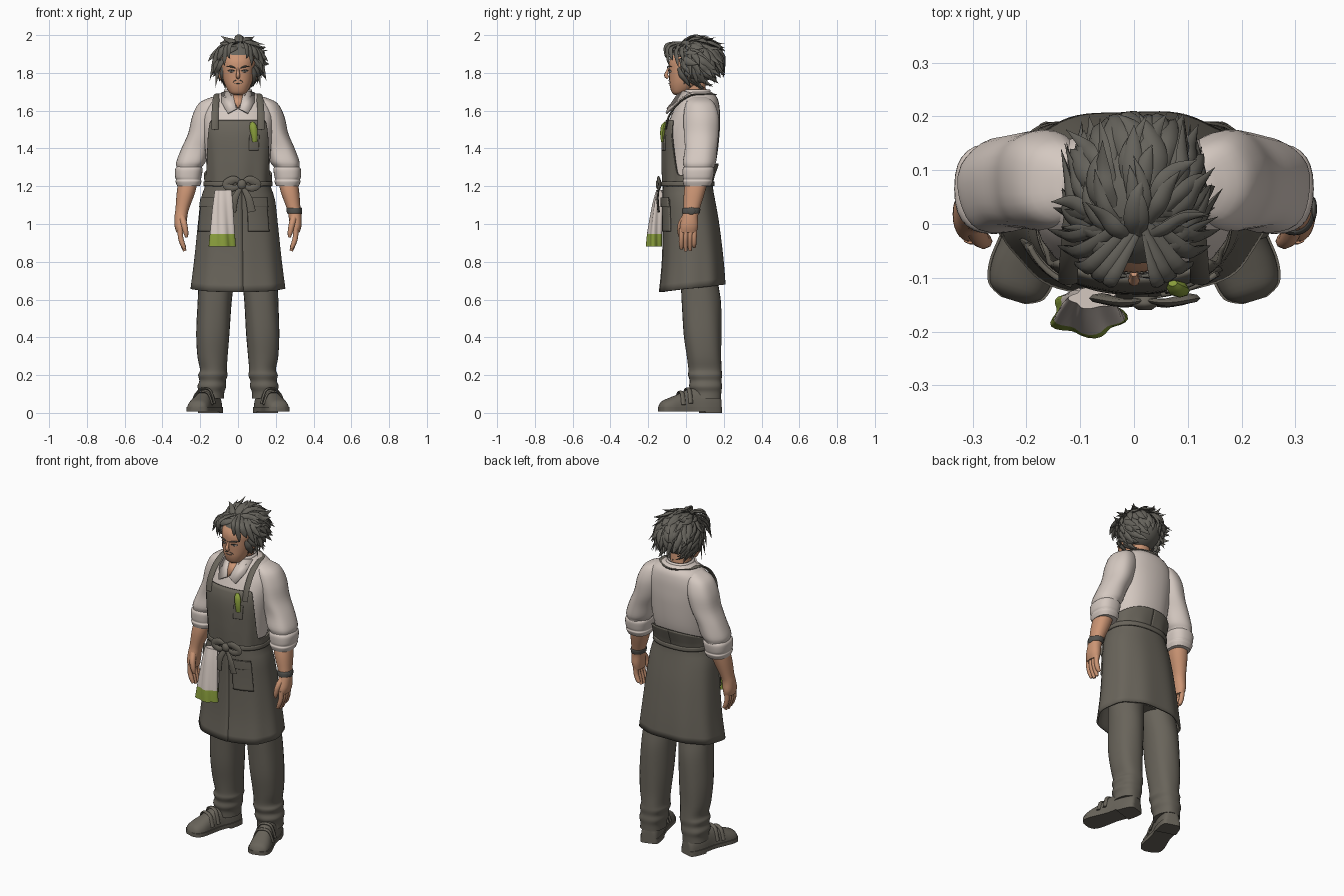
import bpy, bmesh, math, random
from mathutils import Vector, Matrix

if "Cube" in bpy.data.objects:
    bpy.data.objects.remove(bpy.data.objects["Cube"])
random.seed(4)


def material(name, r, g, b):
    m = bpy.data.materials.new(name)
    m.use_nodes = True
    m.diffuse_color = (r, g, b, 1)
    m.node_tree.nodes["Principled BSDF"].inputs["Base Color"].default_value = (r, g, b, 1)
    return m


CLOTH = material("olive grey cloth", .14, .127, .103)
HAIR = material("charcoal hair", .13, .123, .105)
SKIN = material("tan skin", .6, .3, .175)
SHIRT = material("warm white shirt", .66, .58, .53)
GREEN = material("lime green", .25, .34, .045)
DARK = material("dark grey", .085, .083, .075)
EYE = material("eye white", .75, .72, .68)


def make(name, bm, mat, thick=0, angle=50):
    bmesh.ops.recalc_face_normals(bm, faces=bm.faces[:])
    me = bpy.data.meshes.new(name)
    bm.to_mesh(me)
    bm.free()
    ob = bpy.data.objects.new(name, me)
    bpy.context.collection.objects.link(ob)
    me.materials.append(mat)
    if thick:
        mod = ob.modifiers.new("thickness", "SOLIDIFY")
        mod.thickness, mod.offset = thick, 0
    bpy.ops.object.select_all(action="DESELECT")
    bpy.context.view_layer.objects.active = ob
    ob.select_set(True)
    bpy.ops.object.shade_smooth_by_angle(angle=math.radians(angle))
    return ob


def spline(pts, n=5):
    """Catmull-Rom samples through tuples of any length."""
    out = []
    for i in range(len(pts) - 1):
        quad = [pts[max(i - 1, 0)], pts[i], pts[i + 1], pts[min(i + 2, len(pts) - 1)]]
        for k in range(n):
            t = k / n
            out.append(tuple(.5 * (2 * b + (c - a) * t + (2 * a - 5 * b + 4 * c - d) * t * t
                                   + (3 * b - a - 3 * c + d) * t ** 3) for a, b, c, d in zip(*quad)))
    return out + [tuple(pts[-1])]


def power(v, p):
    return math.copysign(abs(v) ** (2 / p), v)


def ring(x, y, z, rx, ry, n=28, p=2.2, fold=0, waves=7):
    pts = []
    for i in range(n):
        a = math.tau * i / n
        f = 1 + fold * math.sin(a * waves + z * 8)
        pts.append(Vector((x + rx * f * power(math.sin(a), p), y - ry * f * power(math.cos(a), p), z)))
    return pts


def tube(path, flat=1, sides=8, up=(0, 0, 1), n=5):
    """Rings along a path of (x, y, z, half width); flat squashes the thickness."""
    st = spline(path, n)
    pos = [Vector(s[:3]) for s in st]
    rings = []
    for i, s in enumerate(st):
        t = (pos[min(i + 1, len(pos) - 1)] - pos[max(i - 1, 0)]).normalized()
        side = t.cross(Vector(up))
        side = side.normalized() if side.length > .01 else Vector((1, 0, 0))
        nrm = side.cross(t)
        w = max(s[3], .0008)
        rings.append([pos[i] + side * w * math.cos(math.tau * k / sides)
                      + nrm * w * flat * math.sin(math.tau * k / sides) for k in range(sides)])
    return rings


def loft(name, bodies, mat):
    bm = bmesh.new()
    for rings in bodies:
        vs = [[bm.verts.new(p) for p in r] for r in rings]
        n = len(vs[0])
        for a, b in zip(vs, vs[1:]):
            for k in range(n):
                bm.faces.new((a[k], a[(k + 1) % n], b[(k + 1) % n], b[k]))
        bm.faces.new(vs[0])
        bm.faces.new(vs[-1])
    return make(name, bm, mat)


def body(name, stations, mat, n=4, **kw):
    return loft(name, [[ring(*s, **kw) for s in spline(stations, n)]], mat)


def section(table, z):
    for a, b in zip(table, table[1:]):
        if z <= b[1]:
            t = max(0, (z - a[1]) / (b[1] - a[1]))
            return [u + (v - u) * t for u, v in zip(a, b)]
    return table[-1]


def wrap(name, prof, a0, a1, low, high, off, mat, cols=96, rows=16, fold=0, spiral=0, thick=.01):
    """Cloth sheet around a profile of (y, z, rx, ry) between two angles from the front."""
    table = spline(prof, 4)
    bm = bmesh.new()
    grid = []
    for i in range(cols + 1):
        a = a0 + (a1 - a0) * i / cols
        lo, hi = (f(a) if callable(f) else f for f in (low, high))
        col = []
        for j in range(rows + 1):
            z = lo + (hi - lo) * j / rows
            y, _, rx, ry = section(table, z)
            k = 1 + fold * (1 - j / rows) * math.sin(a * 9 + 1) + spiral * i / cols
            col.append(bm.verts.new(((rx + off) * k * power(math.sin(a), 2.3),
                                     y - (ry + off) * k * power(math.cos(a), 2.3), z)))
        grid.append(col)
    for a, b in zip(grid, grid[1:]):
        for j in range(rows):
            bm.faces.new((a[j], b[j], b[j + 1], a[j + 1]))
    return make(name, bm, mat, thick)


def panel(name, pts, mat, thick=.008):
    bm = bmesh.new()
    bm.faces.new([bm.verts.new(p) for p in pts])
    return make(name, bm, mat, thick)


def ball(name, centre, radii, mat, rot=0):
    bm = bmesh.new()
    bmesh.ops.create_uvsphere(bm, u_segments=16, v_segments=10, radius=1, matrix=Matrix.Translation(centre)
                              @ Matrix.Rotation(rot, 4, "Z") @ Matrix.Diagonal((*radii, 1)))
    return make(name, bm, mat)


# Shirt torso, and the apron over it
TORSO = [(.01, 1.12, .16, .11), (.01, 1.22, .16, .116), (.025, 1.34, .17, .136), (.035, 1.48, .185, .143),
         (.05, 1.57, .19, .13), (.062, 1.63, .172, .114), (.068, 1.67, .138, .096), (.065, 1.7, .075, .07)]
SKIRT = [(.037, .64, .24, .165), (.038, .8, .22, .152), (.028, 1.0, .2, .138), (.015, 1.13, .185, .128),
         (.01, 1.19, .165, .122), (.01, 1.23, .163, .12)]
body("shirt_torso", [(0, *s) for s in TORSO], SHIRT, n=6, p=2.3)


def bib_top(a):
    t = min(max((abs(a) - .68) / .55, 0), 1)
    return 1.55 - .29 * t * t * (3 - 2 * t) + .06 * max(0, -math.cos(a))


wrap("apron_bib", TORSO, -math.pi, math.pi, 1.2, bib_top, .013, CLOTH, cols=140, fold=.02)
wrap("apron_skirt", SKIRT, -.12, math.tau + .08, lambda a: .66 - .02 * math.cos(a), 1.23, .004, CLOTH,
     fold=.015, spiral=.025)
wrap("waist_tie", SKIRT, 0, math.tau, 1.2, 1.225, .014, CLOTH, rows=3, thick=.012)
for i, (a0, a1) in enumerate([(.2, .8), (-1.25, -.55)]):
    wrap(f"skirt_pocket_{i}", SKIRT, a0, a1, .96, 1.13, .014, CLOTH, cols=12)
    wrap(f"skirt_pocket_flap_{i}", SKIRT, a0, a1, 1.09, 1.14, .02, CLOTH, cols=12)
wrap("chest_pocket", TORSO, .25, .53, 1.39, 1.47, .018, CLOTH, cols=8)
strap = [(.122, -.108, 1.5, .018), (.122, -.09, 1.57, .018), (.118, -.04, 1.64, .018),
         (.11, .03, 1.682, .018), (.088, .1, 1.684, .018), (0, .148, 1.68, .018)]
loft("neck_strap", [tube(strap + [(-x, y, z, w) for x, y, z, w in strap[-2::-1]], .3, up=(0, .5, -1))], CLOTH)

# Bow at the waist
bow = [tube([(.02, -.135, 1.21, .022), (.02, -.15, 1.21, .024), (.02, -.16, 1.21, .012)], 1.1)]
for s in (1, -1):
    bow.append(tube([(.02, -.14, 1.215, .008), (.02 + s * .04, -.146, 1.235, .02), (.02 + s * .08, -.138, 1.21, .024),
                     (.02 + s * .05, -.146, 1.19, .018), (.02, -.14, 1.205, .008)], .4, up=(0, 1, 0)))
    bow.append(tube([(.02, -.14, 1.2, .01), (.02 + s * .035, -.15, 1.14, .018),
                     (.02 + s * .052, -.145, 1.065, .022)], .3, up=(0, 1, 0)))
loft("waist_bow", bow, CLOTH)

# Towel with a green hem, and the green pen
towel = loft("hanging_towel", [[ring(*s, n=40, fold=.13, waves=5) for s in spline(
    [(-.075, -.138, 1.18, .042, .018), (-.078, -.148, 1.1, .05, .028),
     (-.083, -.163, .96, .06, .037), (-.086, -.168, .88, .067, .04)], 9)]], SHIRT)
towel.data.materials.append(GREEN)
for f in towel.data.polygons:
    f.material_index = int(f.center.z < .946)
loft("green_pen", [tube([(.088, -.122, 1.435, .014), (.086, -.124, 1.475, .018), (.08, -.119, 1.515, .02),
                         (.072, -.11, 1.538, .009)], .7, up=(0, 1, 0))], GREEN)

# Neck, open collar
body("neck", [(0, .05, 1.6, .06, .06), (0, .05, 1.68, .056, .058), (0, .04, 1.76, .056, .06)], SKIN)
panel("open_neckline", [(-.04, -.035, 1.685), (.04, -.035, 1.685), (0, -.1, 1.61)], SKIN)
wrap("collar_stand", [(.055, 1.64, .085, .085), (.055, 1.72, .066, .066)], .55, math.tau - .55, 1.645, 1.71,
     0, SHIRT, cols=40, rows=5)
for s, side in ((1, "left"), (-1, "right")):
    panel(f"collar_{side}", [(s * .032, -.03, 1.705), (s * .085, .02, 1.695), (s * .085, -.05, 1.64),
                             (s * .055, -.104, 1.585), (s * .008, -.095, 1.61)], SHIRT, .01)

    # Sleeve, rolled cuff, forearm
    body(f"sleeve_{side}", [(s * .11, .07, 1.672, .03, .04), (s * .145, .075, 1.64, .062, .075),
                            (s * .166, .08, 1.57, .078, .093), (s * .188, .08, 1.48, .077, .092),
                            (s * .224, .078, 1.4, .076, .086), (s * .248, .07, 1.33, .078, .088),
                            (s * .258, .068, 1.3, .067, .08), (s * .26, .066, 1.27, .066, .08)],
         SHIRT, fold=.02, waves=5)
    body(f"rolled_cuff_{side}", [(s * .258, .066, 1.305, .062, .074), (s * .26, .066, 1.29, .073, .084),
                                 (s * .263, .064, 1.25, .07, .081), (s * .262, .063, 1.235, .066, .077),
                                 (s * .262, .062, 1.225, .069, .08), (s * .262, .06, 1.2, .06, .07)], SHIRT, p=2.5)
    body(f"forearm_{side}", [(s * .262, .06, 1.24, .05, .058), (s * .275, .045, 1.17, .049, .056),
                             (s * .295, .03, 1.08, .036, .043), (s * .302, .022, 1.04, .034, .042),
                             (s * .305, .016, .99, .031, .048), (s * .302, .012, .955, .024, .044)], SKIN)
    fingers = [tube([(s * .305, y, .975, .015), (s * .304, y - .002, .93, .014), (s * .294, y - .003, .895, .013),
                     (s * .282, y - .002, tip, .009)], up=(0, 1, 0))
               for y, tip in ((-.022, .868), (.001, .857), (.024, .86), (.045, .878))]
    fingers.append(tube([(s * .298, 0, 1.04, .02), (s * .286, -.026, 1.0, .017), (s * .277, -.032, .96, .014),
                         (s * .272, -.03, .93, .008)], up=(0, 1, 0)))
    loft(f"fingers_{side}", fingers, SKIN)

    # Trouser leg bunched above the shoe
    body(f"trouser_leg_{side}", [(s * .1, .05, .82, .095, .1), (s * .116, .07, .68, .093, .1),
                                 (s * .124, .08, .58, .09, .104), (s * .132, .087, .42, .088, .1),
                                 (s * .134, .096, .3, .08, .091), (s * .13, .102, .23, .071, .088),
                                 (s * .133, .102, .2, .078, .09), (s * .135, .105, .17, .07, .084),
                                 (s * .139, .105, .14, .076, .087), (s * .14, .108, .11, .067, .08),
                                 (s * .142, .108, .075, .068, .078)], CLOTH, fold=.015, waves=5)

    # Shoe turned outwards: upper, sole, heel and straps
    shape = [(.16, .012, .07), (.15, .045, .1), (.08, .056, .13), (0, .05, .13), (-.07, .056, .1),
             (-.12, .06, .08), (-.16, .05, .062), (-.178, .02, .035)]
    turn = Matrix.Translation((s * .172, .028, 0)) @ Matrix.Rotation(s * .3, 4, "Z")
    st = spline(shape, 4)
    loft(f"shoe_upper_{side}", [[[turn @ Vector((w * power(math.cos(a), 2.4), y, .02 + (h - .02) * max(0, power(
        math.sin(a), 2.4)))) for a in [math.pi * k / 14 for k in range(15)]] for y, w, h in st]], CLOTH)
    outline = [(w + .004, y) for y, w, h in st] + [(-w - .004, y) for y, w, h in reversed(st)]
    loft(f"shoe_sole_{side}", [[[turn @ Vector((x, y, z)) for x, y in outline] for z in (.008, .03)]], CLOTH)
    heel = [(x, y) for x, y in outline if y > .06]
    loft(f"shoe_heel_{side}", [[[turn @ Vector((x, y, z)) for x, y in heel] for z in (0, .03)]], CLOTH)
    loft(f"shoe_straps_{side}", [[[turn @ p for p in r] for r in tube(
        [(-.057, y, h * .4, .012), (-.035, y, h * .92, .012), (0, y, h + .004, .012), (.035, y, h * .92, .012),
         (.057, y, h * .4, .012)], .5, up=(0, 0, 1))] for y, h in ((-.02, .125), (-.06, .108))], CLOTH)

    # Ear, eye, brow, moustache half, sideburn
    ball(f"ear_{side}", (s * .09, .022, 1.795), (.012, .02, .034), SKIN, s * .3)
    ball(f"eye_{side}", (s * .035, -.083, 1.808), (.015, .007, .0055), EYE, s * .3)
    ball(f"iris_{side}", (s * .034, -.0885, 1.808), (.0055, .003, .0055), DARK)
    loft(f"eyelid_{side}", [tube([(s * .017, -.091, 1.81, .0015), (s * .036, -.091, 1.816, .0025),
                                  (s * .054, -.079, 1.812, .0015)])], DARK)
    loft(f"brow_{side}", [tube([(s * .014, -.0965, 1.826, .003), (s * .038, -.0935, 1.834, .0045),
                                (s * .064, -.075, 1.832, .001)])], HAIR)
    loft(f"moustache_{side}", [tube([(s * .005, -.092, 1.761, .0015), (s * .018, -.089, 1.758, .002),
                                     (s * .027, -.083, 1.75, .001)])], HAIR)
    loft(f"sideburn_{side}", [tube([(s * .086, -.002, 1.83, .013), (s * .082, -.004, 1.78, .009),
                                    (s * .073, -.012, 1.74, .002)], .5, up=(1, 0, 0))], HAIR)

body("trouser_hips", [(0, .05, .72, .12, .09), (0, .04, .82, .18, .11), (0, .02, 1.1, .16, .105)], CLOTH)

# Wristwatch
body("watch_band", [(.298, .026, 1.055, .036, .044), (.298, .026, 1.06, .039, .047), (.296, .028, 1.078, .04, .048),
                    (.295, .028, 1.085, .036, .044)], DARK)
ball("watch_face", (.334, .028, 1.069), (.006, .022, .02), DARK)

# Head
body("head", [(0, -.042, 1.684, .02, .016), (0, -.034, 1.695, .044, .04), (0, -.012, 1.73, .066, .074),
              (0, .005, 1.77, .08, .094), (0, .016, 1.82, .087, .107), (0, .027, 1.87, .09, .113),
              (0, .04, 1.92, .074, .09), (0, .045, 1.95, .03, .04)], SKIN, p=2.25)
loft("nose", [tube([(0, -.092, 1.825, .006), (0, -.1, 1.805, .008), (0, -.105, 1.786, .011),
                    (0, -.094, 1.774, .009)], 1, up=(0, 1, 0))], SKIN)
loft("mouth", [tube([(-.022, -.085, 1.746, .001), (0, -.0905, 1.744, .0022), (.022, -.085, 1.746, .001)])], DARK)
loft("goatee", [tube([(0, -.079, 1.722, .004), (0, -.072, 1.703, .01), (0, -.06, 1.684, .004)], .5,
                     up=(0, 1, 0))], HAIR)

# Hair cap with a cut hairline, then long swept locks
CENTRE, RADII = Vector((.005, .05, 1.86)), Vector((.112, .13, .115))
bm = bmesh.new()
bmesh.ops.create_uvsphere(bm, u_segments=40, v_segments=30, radius=1,
                          matrix=Matrix.Translation(CENTRE) @ Matrix.Diagonal((*RADII, 1)))
line = lambda y: 1.75 if y > .05 else min(1.885, 1.81 + (.05 - y) * .8)
bmesh.ops.delete(bm, geom=[v for v in bm.verts if v.co.z < line(v.co.y)], context="VERTS")
make("hair_cap", bm, HAIR)

TILT = Matrix.Rotation(.75, 3, "X")


def hair_point(theta, az, k):
    d = TILT @ Vector((math.sin(theta) * math.sin(az), math.sin(theta) * math.cos(az), math.cos(theta)))
    return CENTRE + Vector([a * b * k for a, b in zip(d, RADII)])


locks = []
for theta, count in ((.12, 9), (.4, 14), (.7, 18), (1.0, 20), (1.3, 22), (1.6, 22), (1.9, 20)):
    for i in range(count):
        az = math.tau * (i + random.uniform(.1, .9)) / count
        swirl, reach = random.uniform(-.35, .35), random.uniform(.65, 1.0)
        root = hair_point(theta, az, .96)
        mid = hair_point(theta + reach * .4, az + swirl * .1, 1.1)
        bend = hair_point(theta + reach * .75, az + swirl * .5, 1.19)
        tip = hair_point(theta + reach, az + swirl, random.uniform(1.25, 1.55))
        if (tip.y < .01 and tip.z < 1.85) or tip.z < 1.69 or (tip.y < -.05 and abs(tip.x) < .06):
            continue
        tip.z, tip.y = min(tip.z, 1.995), max(min(tip.y, .205), -.1)
        w = random.uniform(.013, .022)
        locks.append(tube([(*root, w * .6), (*mid, w), (*bend, w * .75), (*tip, 0)], .5, 6,
                          up=(root + bend) / 2 - CENTRE))

# Parted fringe curling outwards
for s in (1, -1):
    for x, y, z, w in ((.042, -.1, 1.875, .01), (.072, -.088, 1.835, .012), (.11, -.07, 1.865, .014),
                       (.142, -.04, 1.83, .014), (.16, -.01, 1.86, .013), (.135, -.005, 1.79, .013),
                       (.15, .03, 1.76, .014), (.12, .02, 1.72, .012)):
        locks.append(tube([(.012 + s * .008, -.035 + x * .35, 1.963, w * .7),
                           (s * (.02 + x * .5), y * .9 - .012, 1.96 - x * .25, w * 1.3),
                           (s * (.02 + x * .72), y - .008, z * .55 + .865, w),
                           (s * x, y, z, 0)], .5, 6, up=(s * .6, -1, .4)))
loft("hair_locks", locks, HAIR)
